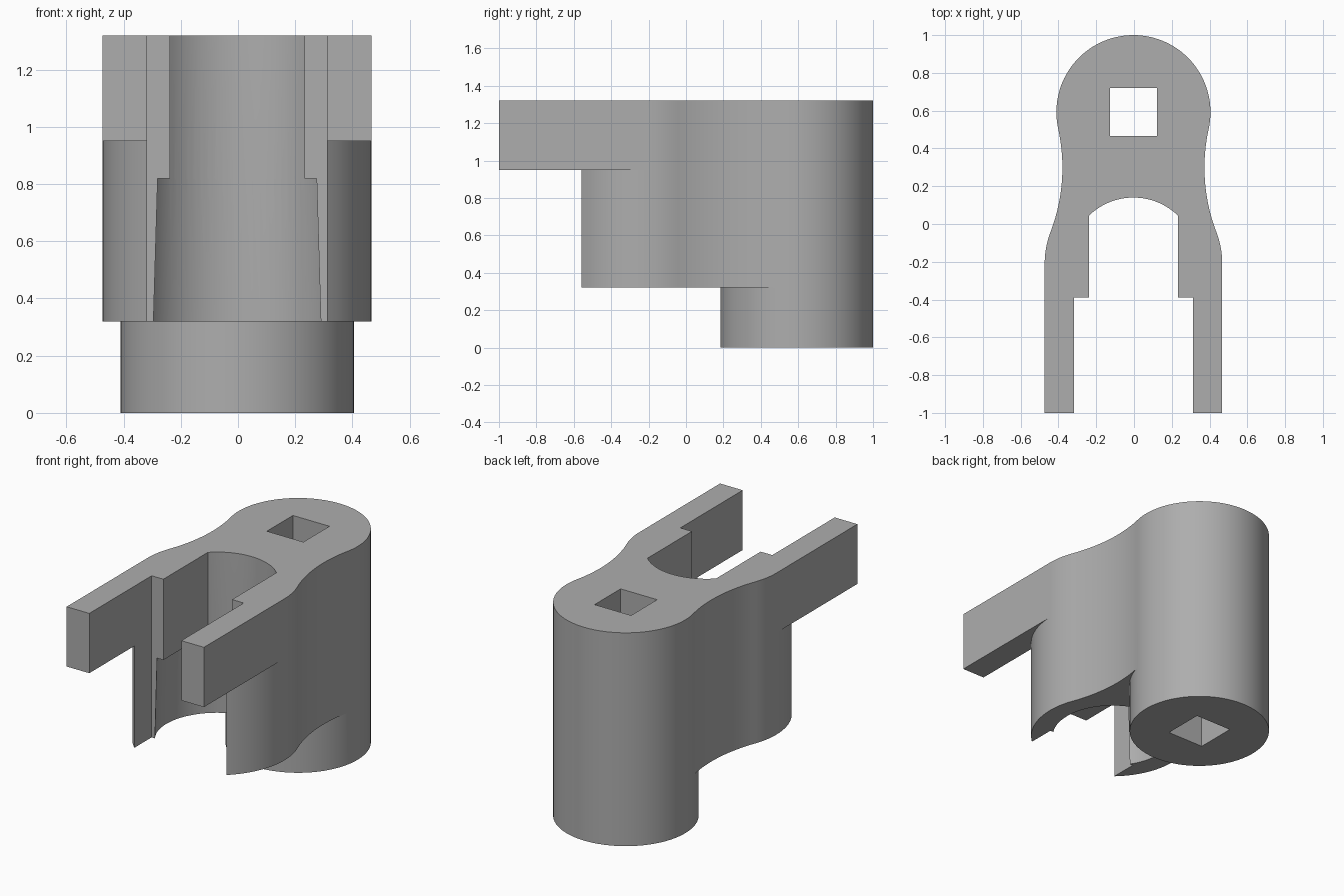
import bpy, bmesh, math
from math import atan2, pi, hypot

if "Cube" in bpy.data.objects:
    bpy.data.objects.remove(bpy.data.objects["Cube"], do_unlink=True)

TOP = 1.32
POST_Y, POST_R = 0.592, 0.408      # rear post
RING_Y, RING_R = -0.21, 0.47       # front ring
NECK_X, NECK_Y, NECK_R = 1.33, 0.2987, 0.954   # concave waist arc
ARM_IN, SLOT, STEP_Y = 0.315, 0.235, -0.39

grey = bpy.data.materials.new("plain grey")
grey.use_nodes = True
colour = (0.42, 0.42, 0.42, 1)
grey.diffuse_color = colour
grey.node_tree.nodes["Principled BSDF"].inputs["Base Color"].default_value = colour


def arc(cx, cy, r, a, b, n):
    return [(cx + r * math.cos(a + (b - a) * i / n),
             cy + r * math.sin(a + (b - a) * i / n)) for i in range(n + 1)]


def mirrored(points):
    return [(-x, y) for x, y in reversed(points)]


def prism(name, points, z0, z1):
    """Extrude a closed outline from z0 to z1."""
    bm = bmesh.new()
    face = bm.faces.new([bm.verts.new((x, y, z0)) for x, y in points])
    up = bmesh.ops.extrude_face_region(bm, geom=[face])["geom"]
    bmesh.ops.translate(bm, vec=(0, 0, z1 - z0),
                        verts=[v for v in up if isinstance(v, bmesh.types.BMVert)])
    bmesh.ops.recalc_face_normals(bm, faces=bm.faces)
    mesh = bpy.data.meshes.new(name)
    bm.to_mesh(mesh)
    bm.free()
    obj = bpy.data.objects.new(name, mesh)
    bpy.context.collection.objects.link(obj)
    obj.data.materials.append(grey)
    return obj


def box(name, x0, x1, y0, y1, z0, z1):
    return prism(name, [(x0, y0), (x1, y0), (x1, y1), (x0, y1)], z0, z1)


# Angles where the waist arc meets the post and the ring
post_a = atan2(NECK_Y - POST_Y, NECK_X)
ring_a = atan2(NECK_Y - RING_Y, NECK_X)

# Full outline: arm, ring flank, waist, post
side = [(RING_R, -1)]
side += arc(0, RING_Y, RING_R, 0, ring_a, 10)
side += arc(NECK_X, NECK_Y, NECK_R, pi + ring_a, pi + post_a, 20)[1:-1]
side += arc(0, POST_Y, POST_R, post_a, pi / 2, 32)
body = prism("forked_socket_body", side + mirrored(side)[1:], 0, TOP)

cutters = []

# Clearance in front of the lower post
front = arc(0, POST_Y, POST_R, post_a, -pi - post_a, 50)
xt, yt = front[0]
cutters.append(prism("post_clearance", front + [
    (-0.7, yt), (-0.7, -1.2), (0.7, -1.2), (0.7, yt)], -0.1, 0.32))

# Clearance under each arm, following the ring
tip = -math.acos(ARM_IN / RING_R)
under = arc(0, RING_Y, RING_R, 0, tip, 16) + [
    (ARM_IN - 0.03, -0.6), (ARM_IN - 0.03, -1.2), (0.7, -1.2), (0.7, RING_Y)]
cutters.append(prism("left_arm_clearance", under, 0.2, 0.95))
cutters.append(prism("right_arm_clearance", mirrored(under), 0.2, 0.95))

# Wide slot between the arms
cutters.append(box("wide_slot", -ARM_IN, ARM_IN, -1.2, STEP_Y, -0.1, 1.5))

# Narrow slot with round back, above the bore
bore_y, bore_r = -0.198, 0.338
start = math.acos(SLOT / bore_r)
cutters.append(prism("narrow_slot", [(-SLOT, -0.5), (SLOT, -0.5)]
                     + arc(0, bore_y, bore_r, start, pi - start, 32), 0.6, 1.5))

# Slightly tapered bore below the inner lips
bore = prism("tapered_bore", arc(0, bore_y, bore_r, 0, 2 * pi, 80)[:-1], 0.2, 0.82)
for v in bore.data.vertices:
    if v.co.z < 0.5:
        v.co.x *= 1.045
        v.co.y = bore_y + (v.co.y - bore_y) * 1.045
cutters.append(bore)

# Square drive hole through the post
cutters.append(box("square_hole", -0.125, 0.125, 0.465, 0.72, -0.1, 1.5))

bpy.context.view_layer.objects.active = body
for cutter in cutters:
    cutter.hide_render = True
    mod = body.modifiers.new(cutter.name, "BOOLEAN")
    mod.operation = "DIFFERENCE"
    mod.solver = "EXACT"
    mod.object = cutter
    bpy.ops.object.modifier_apply(modifier=mod.name)
    bpy.data.objects.remove(cutter, do_unlink=True)

body.location.x = -0.003
bpy.ops.object.select_all(action="DESELECT")
body.select_set(True)
bpy.ops.object.shade_smooth_by_angle(angle=math.radians(25))
